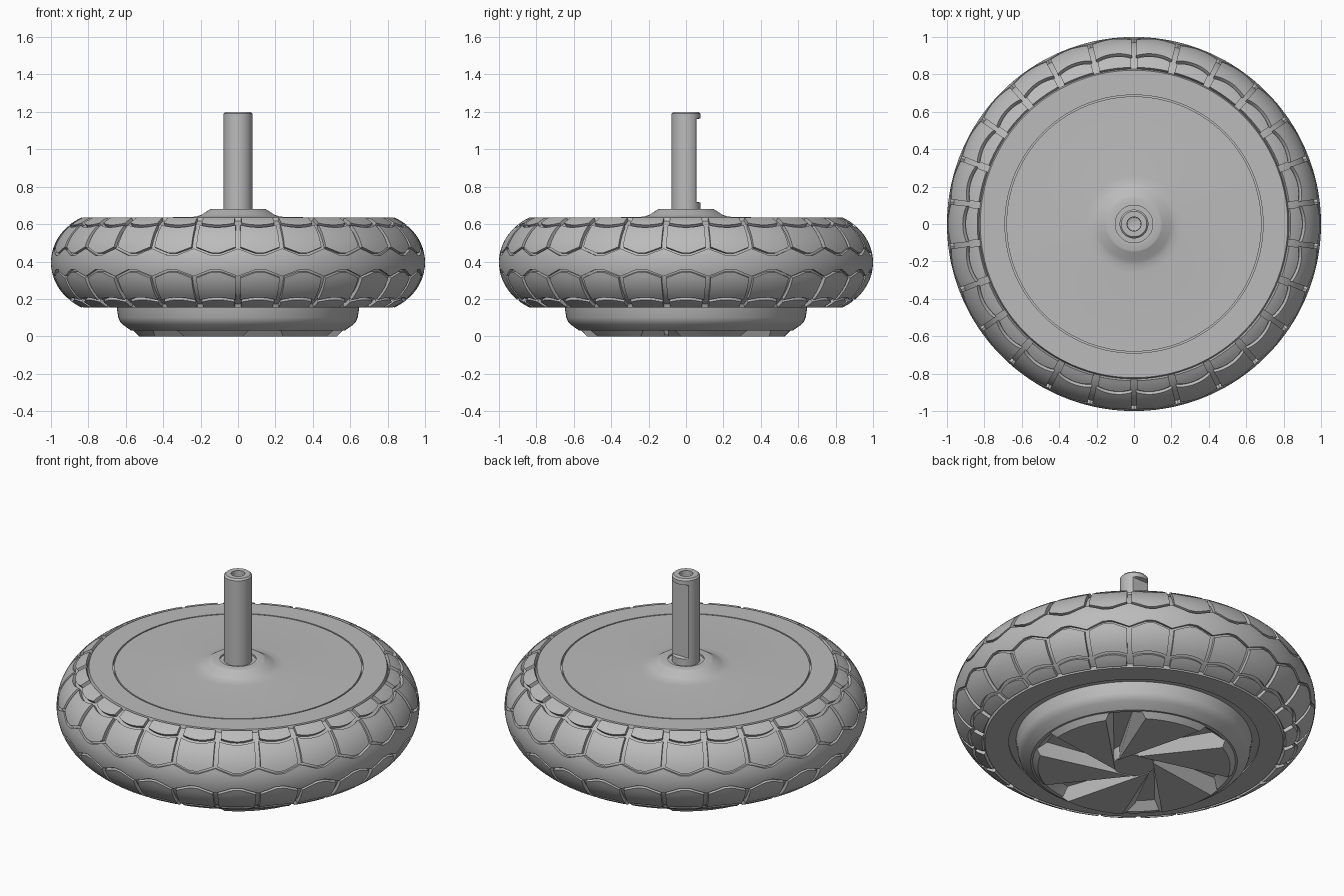
import bpy
import bmesh
from math import cos, sin, pi, radians

if "Cube" in bpy.data.objects:
    bpy.data.objects.remove(bpy.data.objects["Cube"])

MID = 0.395      # height of the tyre's centre plane
BLOCKS = 26      # tread blocks round the tyre
DEPTH = 0.02     # tread depth
EDGE = 62.7      # shoulder angle where the tread ends

grey = bpy.data.materials.new("plain grey")
grey.use_nodes = True
grey.diffuse_color = (0.5, 0.5, 0.5, 1)
grey.node_tree.nodes["Principled BSDF"].inputs["Base Color"].default_value = (0.5, 0.5, 0.5, 1)


def finish(name, bm, angle=30):
    bmesh.ops.remove_doubles(bm, verts=bm.verts, dist=0.0002)
    mesh = bpy.data.meshes.new(name)
    bm.to_mesh(mesh)
    bm.free()
    obj = bpy.data.objects.new(name, mesh)
    bpy.context.collection.objects.link(obj)
    mesh.materials.append(grey)
    bpy.ops.object.select_all(action="DESELECT")
    obj.select_set(True)
    bpy.context.view_layer.objects.active = obj
    bpy.ops.object.shade_smooth_by_angle(angle=radians(angle))
    return obj


def skin(bm, rows):
    """Bridge a grid of points with quads."""
    grid = [[bm.verts.new(p) for p in row] for row in rows]
    for a, b in zip(grid, grid[1:]):
        for j in range(len(a) - 1):
            bm.faces.new((a[j], b[j], b[j + 1], a[j + 1]))


def revolve(name, profile, segments=104, flat=None):
    """Turn (r, z) points about z; points marked with a third value get a flat at y = flat."""
    bm = bmesh.new()
    rows = []
    for i in range(segments + 1):
        a = 2 * pi * i / segments
        row = []
        for r, z, *cut in profile:
            y = r * sin(a)
            row.append((r * cos(a), min(y, flat) if cut else y, z))
        rows.append(row)
    skin(bm, rows)
    return finish(name, bm)


def tyre_point(angle, phi, depth=0):
    p = radians(phi)
    r = 0.7 + (0.3 - depth) * cos(p)
    return (r * cos(angle), r * sin(angle), MID + (0.27 - depth) * sin(p))


def tread(name, low, high, gap, nv):
    """Raised blocks between two boundary curves given across each block."""
    bm = bmesh.new()
    step, nu = 2 * pi / BLOCKS, 10
    for k in range(BLOCKS):
        rows = []
        ends = 1 if gap else 0
        for i in range(-ends, nu + 1 + ends):
            u = gap / 2 + (1 - gap) * min(max(i, 0), nu) / nu
            row = []
            for j in range(-1, nv + 2):
                v = min(max(j, 0), nv) / nv
                sunk = i < 0 or i > nu or j < 0 or j > nv
                phi = low(u) + (high(u) - low(u)) * v
                row.append(tyre_point((k + u) * step - pi / 2, phi, DEPTH + 0.002 if sunk else 0))
            rows.append(row)
        skin(bm, rows)
    return finish(name, bm)


# Tread boundaries, in degrees round the tyre section
def zigzag(u):
    return 11 + 8 * max(0, abs(u - 0.5) - 0.1) / 0.4


def scallop(u):
    return 44 + 5 * (2 * abs(u - 0.5)) ** 2


tread("tread_centre_band", lambda u: 3 - zigzag(u), lambda u: zigzag(u) - 3, 0, 8)
tread("tread_upper_blocks", zigzag, scallop, 0.11, 6)
tread("tread_lower_blocks", lambda u: -scallop(u), lambda u: -zigzag(u), 0.11, 6)
tread("tread_upper_edge", lambda u: scallop(u) + 4, lambda u: EDGE, 0.17, 4)
tread("tread_lower_edge", lambda u: -EDGE, lambda u: -scallop(u) - 4, 0.17, 4)

# Tyre body below the tread, with flat side walls
section = [(0.69, MID - 0.2), (0.69, MID - 0.24), (0.822, MID - 0.24)]
for i in range(25):
    p = radians(EDGE * (i / 12 - 1))
    section.append((0.7 + (0.3 - DEPTH) * cos(p), MID + (0.27 - DEPTH) * sin(p)))
section += [(0.822, MID + 0.24), (0.69, MID + 0.24), (0.69, MID + 0.22)]
revolve("tyre_body", section)

# Top cover plate with a raised collar round the axle
revolve("top_cover", [(0.69, 0.615), (0.682, 0.615), (0.682, 0.635), (0.26, 0.637),
                      (0.22, 0.641), (0.195, 0.65), (0.15, 0.679), (0.142, 0.682),
                      (0.1, 0.682), (0.1, 0.672), (0, 0.672)])

# Motor housing bulging below the tyre
revolve("motor_housing", [(0, 0.07), (0.5, 0.07), (0.55, 0.03), (0.57, 0.03), (0.615, 0.062),
                          (0.632, 0.08), (0.64, 0.1), (0.65, 0.165), (0.7, 0.165)])

# Swirling blades on the housing
bm = bmesh.new()
for k in range(6):
    turn = radians(60 * k)

    def loop(r_out, start, end, z):
        polar = [(0.11, 28), (0.11, 0)]
        polar += [(r_out, start + (end - start) * i / 6) for i in range(7)]
        return [bm.verts.new((r * cos(turn + radians(a)), r * sin(turn + radians(a)), z))
                for r, a in polar]

    face, base = loop(0.53, 57, 93, 0), loop(0.6, 51, 99, 0.071)
    bm.faces.new(face)
    bm.faces.new(base)
    for i in range(len(face)):
        j = (i + 1) % len(face)
        bm.faces.new((face[i], face[j], base[j], base[i]))
bmesh.ops.recalc_face_normals(bm, faces=bm.faces)
finish("housing_blades", bm, 20)
revolve("blade_hub", [(0, 0.006), (0.115, 0.006), (0.13, 0.07)], 48)

# Axle with a flat on the back and a bore in its end
revolve("axle", [(0.077, 0.62), (0.077, 0.715), (0.077, 0.72, 1), (0.077, 1.16, 1),
                 (0.077, 1.165), (0.077, 1.19), (0.068, 1.2), (0.038, 1.2),
                 (0.036, 1.1), (0, 1.09)], 48, flat=0.055)
